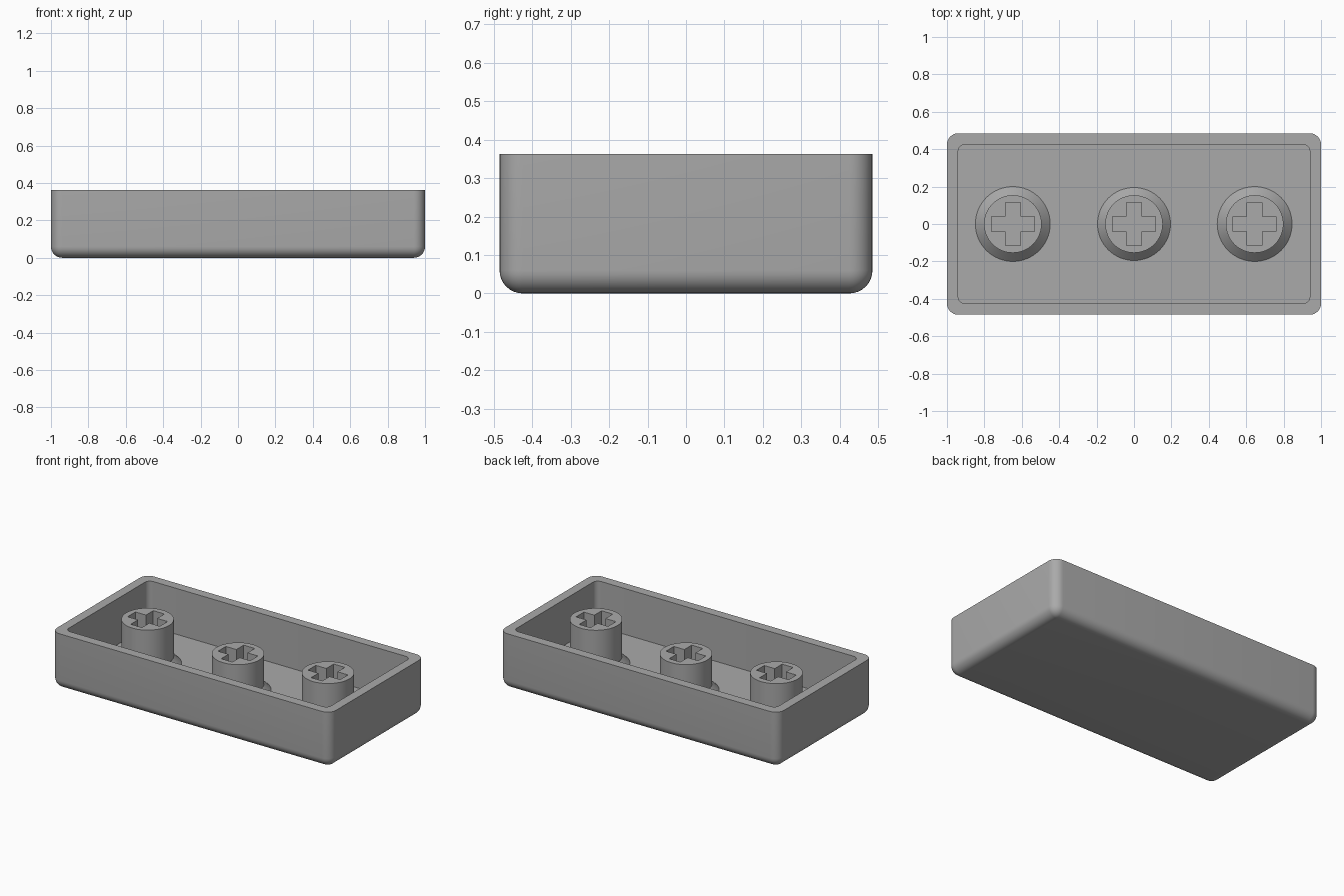
import bpy, bmesh, math

if "Cube" in bpy.data.objects:
    bpy.data.objects.remove(bpy.data.objects["Cube"])

grey = bpy.data.materials.new("mid grey plastic")
grey.diffuse_color = (0.40, 0.40, 0.40, 1)
grey.use_nodes = True
grey.node_tree.nodes["Principled BSDF"].inputs["Base Color"].default_value = grey.diffuse_color

HEIGHT, FLOOR = 0.362, 0.065


def rounded_rect(hx, hy, r, steps=8):
    """Outline of a rectangle with rounded corners, counter-clockwise."""
    pts = []
    for i, (sx, sy) in enumerate([(1, 1), (-1, 1), (-1, -1), (1, -1)]):
        for k in range(steps + 1):
            a = math.pi / 2 * (i + k / steps)
            pts.append((sx * (hx - r) + r * math.cos(a), sy * (hy - r) + r * math.sin(a)))
    return pts


def circle(r, n=64):
    return [(r * math.cos(2 * math.pi * k / n), r * math.sin(2 * math.pi * k / n)) for k in range(n)]


def loft(name, sections):
    """Skin a closed solid through (outline, z) sections of equal point count."""
    bm = bmesh.new()
    rings = [[bm.verts.new((x, y, z)) for x, y in pts] for pts, z in sections]
    n = len(rings[0])
    for lo, hi in zip(rings, rings[1:]):
        for i in range(n):
            j = (i + 1) % n
            bm.faces.new((lo[i], lo[j], hi[j], hi[i]))
    bm.faces.new(rings[0][::-1])
    bm.faces.new(rings[-1])
    bmesh.ops.recalc_face_normals(bm, faces=bm.faces)
    me = bpy.data.meshes.new(name)
    bm.to_mesh(me)
    bm.free()
    me.materials.append(grey)
    ob = bpy.data.objects.new(name, me)
    bpy.context.collection.objects.link(ob)
    return ob


def cut(ob, cutter):
    mod = ob.modifiers.new("cut", 'BOOLEAN')
    mod.operation, mod.solver, mod.object = 'DIFFERENCE', 'EXACT', cutter
    bpy.context.view_layer.objects.active = ob
    bpy.ops.object.modifier_apply(modifier=mod.name)
    bpy.data.objects.remove(cutter)


def smooth(ob):
    bpy.ops.object.select_all(action='DESELECT')
    ob.select_set(True)
    bpy.context.view_layer.objects.active = ob
    bpy.ops.object.shade_smooth_by_angle(angle=math.radians(30))


# Open tray with rounded bottom edge and corners
R = 0.06
sections = []
for k in range(9):
    a = math.pi / 2 * k / 8
    d = R * (1 - math.sin(a))
    sections.append((rounded_rect(1 - d, 0.485 - d, max(R - d, 0.0005)), R * (1 - math.cos(a))))
sections.append((rounded_rect(1, 0.485, R), HEIGHT))
tray = loft("tray", sections)
inner = rounded_rect(0.94, 0.425, 0.035)
cut(tray, loft("tray_cutter", [(inner, FLOOR), (inner, HEIGHT + 0.1)]))
smooth(tray)

# Round stems with a flared foot and a cross-shaped socket
A, W = 0.115, 0.04
cross = [(A, -W), (A, W), (W, W), (W, A), (-W, A), (-W, W),
         (-A, W), (-A, -W), (-W, -W), (-W, -A), (W, -A), (W, -W)]
for name, x, top, foot in [("left_stem", -0.648, 0.35, 0.2),
                           ("middle_stem", 0, 0.30, 0.195),
                           ("right_stem", 0.645, 0.35, 0.2)]:
    stem = loft(name, [(circle(foot), FLOOR - 0.005), (circle(foot), FLOOR),
                       (circle(0.154), FLOOR + foot - 0.154), (circle(0.154), top)])
    cut(stem, loft("socket_cutter", [(cross, FLOOR + 0.005), (cross, top + 0.1)]))
    stem.location.x = x
    smooth(stem)
